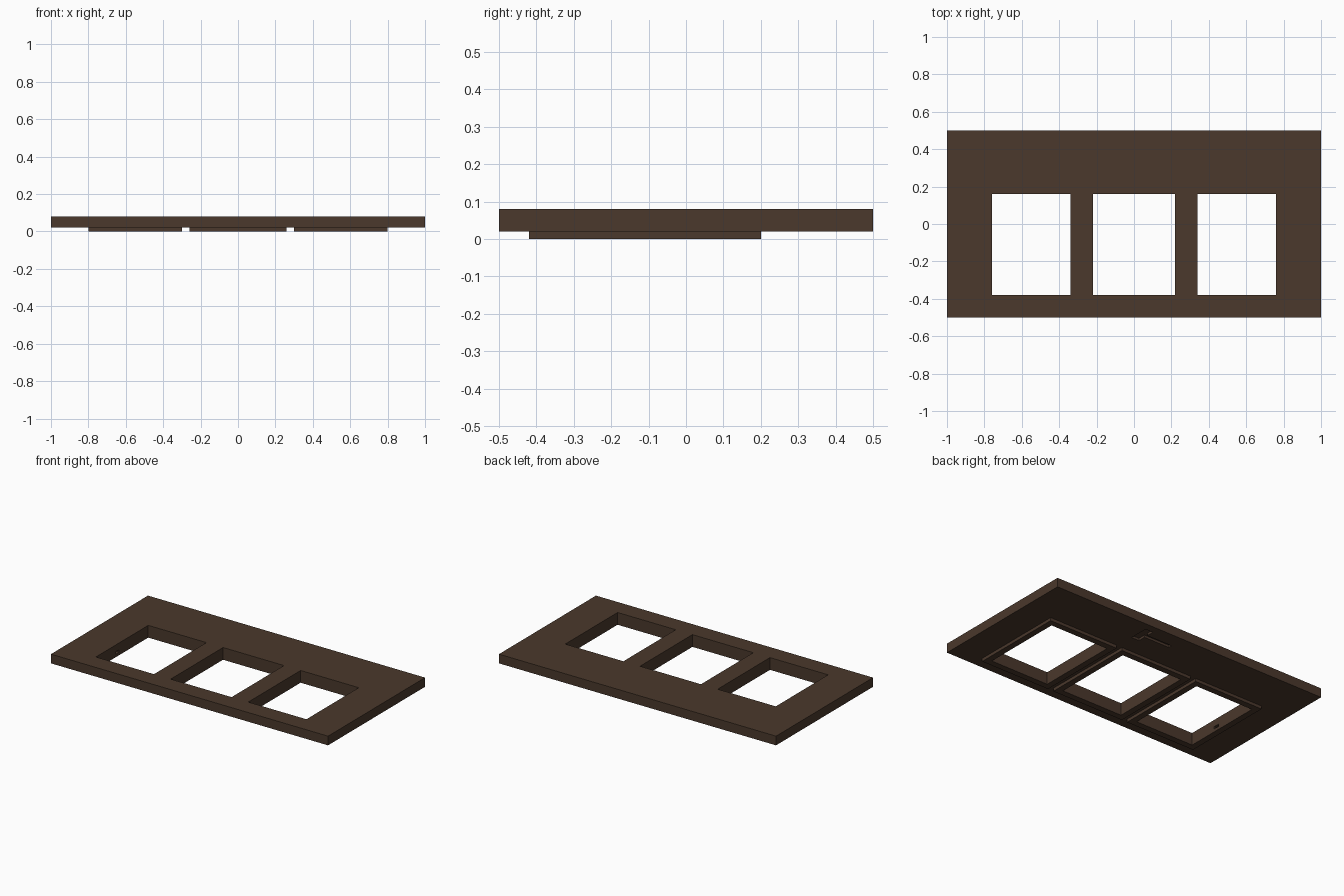
import bpy

if "Cube" in bpy.data.objects:
    bpy.data.objects.remove(bpy.data.objects["Cube"])

wood = bpy.data.materials.new("dark_brown")
wood.diffuse_color = (0.069, 0.040, 0.025, 1)
wood.use_nodes = True
wood.node_tree.nodes["Principled BSDF"].inputs["Base Color"].default_value = wood.diffuse_color


def box(name, x0, x1, y0, y1, z0, z1):
    bpy.ops.mesh.primitive_cube_add(
        size=1, location=((x0 + x1) / 2, (y0 + y1) / 2, (z0 + z1) / 2))
    ob = bpy.context.object
    ob.name = name
    ob.scale = (x1 - x0, y1 - y0, z1 - z0)
    bpy.ops.object.transform_apply(location=True, rotation=False, scale=True)
    ob.data.materials.append(wood)
    return ob


def cut(target, name, *dims):
    # subtract a box, then remove the cutter
    cutter = box(name, *dims)
    mod = target.modifiers.new(name, 'BOOLEAN')
    mod.operation = 'DIFFERENCE'
    mod.solver = 'EXACT'
    mod.object = cutter
    bpy.context.view_layer.objects.active = target
    bpy.ops.object.modifier_apply(modifier=name)
    bpy.data.objects.remove(cutter, do_unlink=True)


# main panel
panel = box("panel", -1, 1, -0.5, 0.5, 0.02, 0.08)

# three windows, each with a raised rim underneath
rim = 0.04
for name, x0, x1 in (("left", -0.76, -0.34), ("middle", -0.22, 0.22), ("right", 0.34, 0.76)):
    cut(panel, name + "_window", x0, x1, -0.38, 0.16, -0.1, 0.2)
    frame = box(name + "_rim", x0 - rim, x1 + rim, -0.38 - rim, 0.16 + rim, 0, 0.02)
    cut(frame, name + "_rim_opening", x0, x1, -0.38, 0.16, -0.1, 0.2)

# shallow hanging slot in the underside: wide head and narrow channel
cut(panel, "slot_head", 0.235, 0.29, 0.325, 0.45, -0.01, 0.035)
cut(panel, "slot_channel", 0.05, 0.24, 0.375, 0.40, -0.01, 0.035)

# small notch in the inner wall of the left window
cut(panel, "wall_notch", -0.785, -0.74, -0.18, -0.14, 0.01, 0.035)
